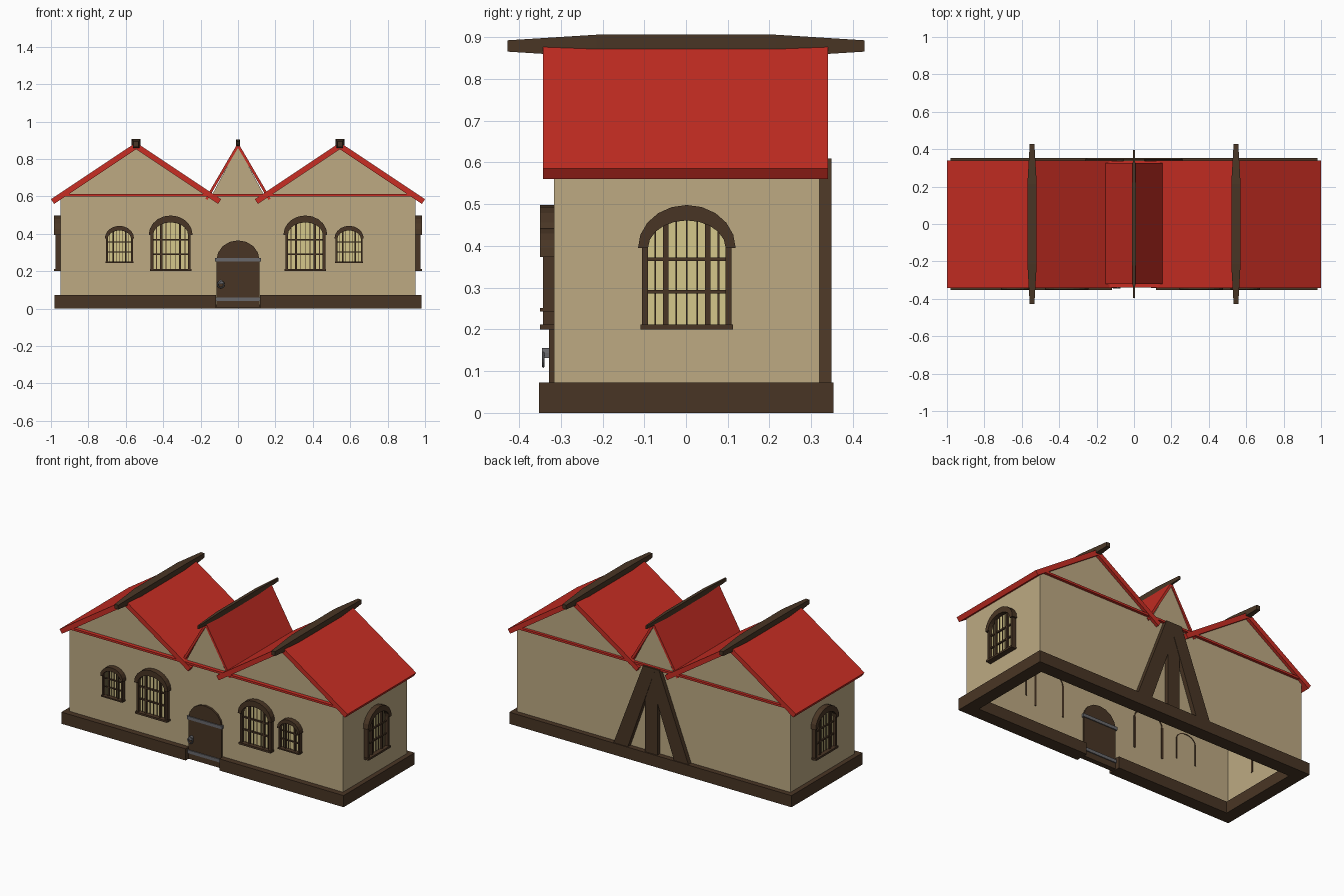
import bpy, bmesh, math
from mathutils import Matrix, Vector

if "Cube" in bpy.data.objects:
    bpy.data.objects.remove(bpy.data.objects["Cube"])


def material(name, rgb):
    m = bpy.data.materials.new(name)
    m.diffuse_color = (*rgb, 1)
    m.use_nodes = True
    m.node_tree.nodes["Principled BSDF"].inputs["Base Color"].default_value = m.diffuse_color
    return m


WALL = material("tan_plaster", (0.51, 0.40, 0.225))
ROOF = material("red_roof", (0.58, 0.027, 0.017))
WOOD = material("dark_wood", (0.066, 0.036, 0.018))
GLASS = material("yellow_glass", (0.66, 0.57, 0.26))
IRON = material("grey_iron", (0.14, 0.14, 0.15))


def build(name, mat, parts, matrix=Matrix()):
    """Each part is an (x, z) outline extruded from depth y0 to y1."""
    bm = bmesh.new()
    for pts, y0, y1 in parts:
        face = bm.faces.new([bm.verts.new((x, y0, z)) for x, z in pts])
        ext = bmesh.ops.extrude_face_region(bm, geom=[face], use_keep_orig=True)
        vs = [g for g in ext["geom"] if isinstance(g, bmesh.types.BMVert)]
        bmesh.ops.translate(bm, verts=vs, vec=(0, y1 - y0, 0))
    bmesh.ops.recalc_face_normals(bm, faces=bm.faces)
    me = bpy.data.meshes.new(name)
    bm.to_mesh(me)
    bm.free()
    me.materials.append(mat)
    ob = bpy.data.objects.new(name, me)
    ob.matrix_world = matrix
    bpy.context.collection.objects.link(ob)
    return ob


def rect(x0, x1, z0, z1):
    return [(x0, z0), (x1, z0), (x1, z1), (x0, z1)]


def arc(half, spring, rise, n=10):
    return [(half * math.cos(math.pi * i / n), spring + rise * math.sin(math.pi * i / n))
            for i in range(n + 1)]


def chevron(cx, half, eave, peak, t):
    """Pitched roof section with thickness t."""
    h = peak - eave
    length = math.hypot(half, h)
    dx, dz = t * h / length, t * half / length
    return [(cx - half, eave), (cx, peak), (cx + half, eave), (cx + half - dx, eave - dz),
            (cx, peak - t * length / half), (cx - half + dx, eave - dz)]


# Plinth: ring with a gap at the door
build("plinth", WOOD, [
    (rect(-0.98, -0.117, 0, 0.073), -0.352, -0.27),
    (rect(0.117, 0.98, 0, 0.073), -0.352, -0.27),
    (rect(-0.98, 0.98, 0, 0.073), 0.27, 0.353),
    (rect(-0.98, -0.90, 0, 0.073), -0.27, 0.27),
    (rect(0.90, 0.98, 0, 0.073), -0.27, 0.27)])

# Walls: front and back carry the three gables
gables = [(-0.95, 0.02), (0.95, 0.02), (0.95, 0.598), (0.545, 0.868), (0.143, 0.60),
          (0, 0.868), (-0.143, 0.60), (-0.545, 0.868), (-0.95, 0.598)]
build("gable_walls", WALL, [(gables, -0.316, -0.306), (gables, 0.31, 0.32)])
build("side_walls", WALL, [(rect(-0.95, -0.94, 0.02, 0.598), -0.306, 0.31),
                           (rect(0.94, 0.95, 0.02, 0.598), -0.306, 0.31)])

# Roofs and the red trim under the gables
for side, s in (("left", -1), ("right", 1)):
    build(side + "_roof", ROOF, [(chevron(0.545 * s, 0.455, 0.585, 0.888, 0.03), -0.343, 0.34)])
build("centre_roof", ROOF, [(chevron(0, 0.175, 0.588, 0.887, 0.014), -0.322, 0.326)])
build("gable_trim", ROOF, [(rect(-0.955, 0.955, 0.6, 0.613), -0.34, -0.312),
                           (rect(-0.955, 0.955, 0.6, 0.613), 0.316, 0.337)])


def ridge_beam(name, x, z, width, height, length):
    """Beam tapering towards both ends."""
    bm = bmesh.new()
    rings = []
    for y, k in ((-length, 0.5), (-length / 2, 1), (length / 2, 1), (length, 0.5)):
        rings.append([bm.verts.new((x + a * width * k / 2, y, z + b * height * k / 2))
                      for a, b in ((-1, -1), (1, -1), (1, 1), (-1, 1))])
    for r, q in zip(rings, rings[1:]):
        for i in range(4):
            bm.faces.new((r[i], r[(i + 1) % 4], q[(i + 1) % 4], q[i]))
    bm.faces.new(rings[0])
    bm.faces.new(rings[-1])
    bmesh.ops.recalc_face_normals(bm, faces=bm.faces)
    me = bpy.data.meshes.new(name)
    bm.to_mesh(me)
    bm.free()
    me.materials.append(WOOD)
    bpy.context.collection.objects.link(bpy.data.objects.new(name, me))


ridge_beam("left_ridge_beam", -0.545, 0.879, 0.05, 0.054, 0.428)
ridge_beam("right_ridge_beam", 0.545, 0.879, 0.05, 0.054, 0.428)
ridge_beam("centre_ridge_beam", 0, 0.884, 0.02, 0.04, 0.395)


def window(name, loc, angle=0, s=1.0):
    """Arched window with hood, sill, glass and lattice; local -y faces out."""
    mat = Matrix.Translation(Vector(loc)) @ Matrix.Rotation(math.radians(angle), 4, 'Z')

    def sc(pts):
        return [(x * s, z * s) for x, z in pts]

    def top(u):
        return 0.195 + 0.068 * math.sqrt(max(0, 1 - (u / 0.097) ** 2))

    hood = arc(0.117, 0.195, 0.103) + arc(0.093, 0.195, 0.066)[::-1]
    build(name + "_frame", WOOD, [
        (sc(hood), -0.034, 0.0),
        (sc(rect(-0.107, -0.093, 0, 0.2)), -0.026, 0.013),
        (sc(rect(0.093, 0.107, 0, 0.2)), -0.026, 0.013),
        (sc(rect(-0.111, 0.111, 0, 0.012)), -0.034, 0.0)], mat)
    build(name + "_glass", GLASS,
          [(sc([(-0.095, 0.005), (0.095, 0.005)] + arc(0.095, 0.195, 0.068)), -0.006, 0.0)], mat)
    bars = [(sc(rect(u - w, u + w, 0.005, top(u))), -d, 0.0)
            for u, w, d in ((-0.05, 0.0065, 0.018), (0.05, 0.0065, 0.018), (0, 0.002, 0.01),
                            (-0.025, 0.002, 0.01), (0.025, 0.002, 0.01),
                            (-0.076, 0.002, 0.01), (0.076, 0.002, 0.01))]
    bars += [(sc(rect(-0.095, 0.095, v - 0.0045, v + 0.0045)), -0.015, 0.0) for v in (0.09, 0.168)]
    build(name + "_lattice", WOOD, bars, mat)
    # Thin arched outline showing on the inner wall face
    rim = arc(0.104, 0.195, 0.075) + arc(0.097, 0.195, 0.068)[::-1]
    build(name + "_inner_rim", WOOD, [(sc(rim), 0.005, 0.013)], mat)


window("front_left_window", (-0.36, -0.316, 0.2))
window("front_right_window", (0.36, -0.316, 0.2))
window("small_left_window", (-0.634, -0.316, 0.243), s=0.67)
window("small_right_window", (0.594, -0.316, 0.243), s=0.67)
window("right_side_window", (0.95, 0.002, 0.2), 90)
window("left_side_window", (-0.95, 0.002, 0.2), -90)

# Door with iron straps and a ring handle
build("door", WOOD, [([(-0.115, 0.003), (0.115, 0.003)] + arc(0.115, 0.26, 0.105, 8), -0.328, -0.296)])
build("door_straps", IRON, [(rect(-0.122, 0.122, z, z + 0.02), -0.334, -0.29) for z in (0.04, 0.252)])
build("handle_plate", IRON, [(arc(0.012, 0.143, 0.012, 6) + [(-0.012, 0.131), (0.012, 0.131)],
                              -0.345, -0.326)], Matrix.Translation((-0.092, 0, 0)))
bpy.ops.mesh.primitive_torus_add(major_segments=16, minor_segments=6, major_radius=0.017,
                                 minor_radius=0.004, location=(-0.092, -0.342, 0.129),
                                 rotation=(math.pi / 2, 0, 0))
bpy.context.object.name = "handle_ring"
bpy.context.object.data.materials.append(IRON)

# Timber bracing on the back wall
build("back_bracing", WOOD, [
    (rect(-0.042, 0.042, 0.06, 0.6), 0.318, 0.345),
    ([(0.165, 0.06), (0.265, 0.06), (0.055, 0.61), (-0.03, 0.61)], 0.318, 0.348),
    ([(-0.165, 0.06), (-0.265, 0.06), (-0.055, 0.61), (0.03, 0.61)], 0.318, 0.3475)])
